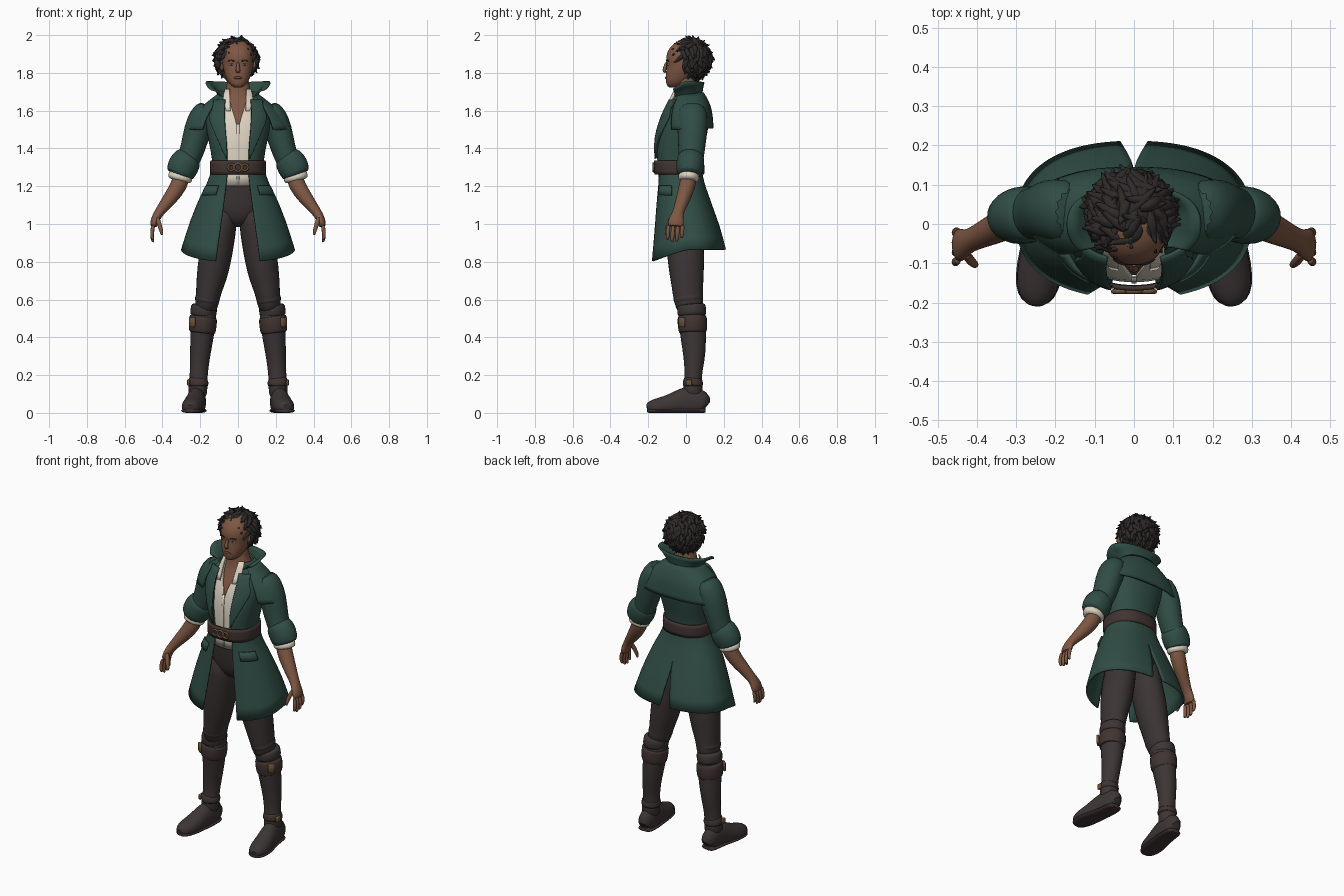
import bpy, bmesh, math, random
from mathutils import Vector, Matrix
random.seed(4)


def material(name, r, g, b):
    m = bpy.data.materials.new(name)
    m.diffuse_color = (r, g, b, 1)
    return m


COAT = material("coat green", .030, .075, .060)
TROUSER = material("trouser charcoal", .044, .034, .034)
BOOT = material("boot leather", .046, .036, .035)
BELT = material("belt leather", .052, .034, .031)
SKIN = material("skin", .21, .095, .056)
LIP = material("lips", .15, .055, .038)
SHIRT = material("shirt cream", .74, .66, .55)
HAIR = material("hair black", .028, .023, .023)
BRASS = material("brass", .15, .085, .040)


def finish(name, bm, mat, mirror=False, sub=0, thick=0):
    me = bpy.data.meshes.new(name)
    bm.to_mesh(me)
    bm.free()
    me.materials.append(mat)
    me.shade_smooth()
    me.set_sharp_from_angle(angle=math.radians(50))
    ob = bpy.data.objects.new(name, me)
    bpy.context.collection.objects.link(ob)
    if mirror:
        ob.modifiers.new("mirror", 'MIRROR').merge_threshold = .002
    if sub:
        s = ob.modifiers.new("smooth", 'SUBSURF')
        s.levels = s.render_levels = sub
        s.boundary_smooth = 'PRESERVE_CORNERS'
    if thick:
        s = ob.modifiers.new("thickness", 'SOLIDIFY')
        s.thickness, s.offset = thick, -1
    return ob


def shell(name, rows, mat, patch=False, thick=0, p=.85, n=18, sub=1):
    """Mirrored half wrap; rows bottom up: z, rx, y front, y back, x start, x end, back lift."""
    bm, grid = bmesh.new(), []
    for row in rows:
        z, rx, yf, yb, x0, x1, lift = (list(row) + [0, 0, 0])[:7]
        angle = lambda x: math.asin(min(1, x / rx) ** (1 / p))
        t0, t1 = angle(x0), angle(x1) if patch else math.pi - angle(x1)
        ring = []
        for i in range(n + 1):
            t = t0 + (t1 - t0) * i / n
            c = math.cos(t)
            x = rx * max(0, math.sin(t)) ** p
            y = (yf + yb) / 2 - math.copysign(abs(c) ** p, c) * (yb - yf) / 2
            ring.append(bm.verts.new((x, y, z + lift * min(1, 1 - c))))
        grid.append(ring)
    for a, b in zip(grid, grid[1:]):
        for i in range(n):
            bm.faces.new((a[i], a[i + 1], b[i + 1], b[i]))
    return finish(name, bm, mat, True, sub, thick)


def tube(name, paths, mat, mirror=True, n=14, sub=1):
    """Elliptical tubes through points x, y, z, half width, half depth."""
    bm = bmesh.new()
    for pts in paths:
        cs = [Vector(q[:3]) for q in pts]
        d = (cs[-1] - cs[0]).normalized()
        ref = Vector((0, 0, 1)) if abs(d.y) > .8 else Vector((0, 1, 0))
        rings = []
        for k, q in enumerate(pts):
            t = (cs[min(k + 1, len(cs) - 1)] - cs[max(k - 1, 0)]).normalized()
            u = ref.cross(t).normalized()
            v = t.cross(u)
            ring = []
            for i in range(n):
                a = math.tau * i / n
                co = cs[k] + u * math.cos(a) * q[3] + v * math.sin(a) * q[4]
                co.z = max(co.z, 0)
                ring.append(bm.verts.new(co))
            rings.append(ring)
        for a, b in zip(rings, rings[1:]):
            for i in range(n):
                j = (i + 1) % n
                bm.faces.new((a[i], a[j], b[j], b[i]))
        bm.faces.new(rings[0][::-1])
        bm.faces.new(rings[-1])
    bmesh.ops.recalc_face_normals(bm, faces=bm.faces[:])
    return finish(name, bm, mat, mirror, sub)


def lump(name, loc, size, mat, mirror=True, box=False, turn=0):
    bm = bmesh.new()
    m = Matrix.Translation(loc) @ Matrix.Rotation(turn, 4, 'Z') @ Matrix.Diagonal((*size, 1))
    if box:
        bmesh.ops.create_cube(bm, size=2, matrix=m)
        bmesh.ops.bevel(bm, geom=bm.edges[:], offset=.003, segments=1, affect='EDGES')
    else:
        bmesh.ops.create_icosphere(bm, subdivisions=3, radius=1, matrix=m)
    return finish(name, bm, mat, mirror)


# Head, neck and chest
shell("head", [(1.722, .012, -.085, -.04), (1.727, .03, -.098, -.02), (1.745, .05, -.106, .0),
               (1.78, .067, -.108, .04), (1.82, .078, -.104, .07), (1.845, .082, -.101, .085),
               (1.87, .084, -.107, .09), (1.91, .084, -.102, .095), (1.95, .068, -.075, .08),
               (1.972, .03, -.03, .04), (1.976, .004, 0, .01)], SKIN, p=.88)
shell("neck_and_chest", [(1.46, .14, -.13, .1), (1.54, .145, -.118, .1), (1.6, .14, -.092, .1),
                         (1.66, .10, -.06, .08), (1.70, .062, -.048, .055), (1.79, .053, -.045, .05)], SKIN)
tube("nose", [[(0, -.102, 1.86, .007, .006), (0, -.110, 1.835, .009, .009),
               (0, -.117, 1.812, .014, .012), (0, -.108, 1.80, .012, .006)]], SKIN, False, 10)
lump("ear", (.085, 0, 1.84), (.012, .02, .03), SKIN)
lump("eye", (.034, -.093, 1.845), (.014, .007, .006), SHIRT)
lump("iris", (.034, -.0975, 1.845), (.006, .004, .006), HAIR)
tube("eyebrow", [[(.015, -.104, 1.862, .004, .004), (.036, -.101, 1.868, .005, .004),
                  (.056, -.088, 1.862, .003, .003)]], HAIR, True, 6)
lump("lips", (0, -.104, 1.774), (.024, .008, .007), LIP, False)

# Hair: a cap under swept curly locks
lump("hair_cap", (-.004, .036, 1.885), (.1, .097, .095), HAIR, False)
locks, centre, count = [], Vector((-.009, .026, 1.872)), 210
for i in range(count):
    h = 1 - 2 * (i + .5) / count
    a = i * 2.39996
    out = Vector((math.cos(a) * math.sqrt(1 - h * h), math.sin(a) * math.sqrt(1 - h * h), h))
    p = centre + Vector((out.x * .105, out.y * .099, out.z * .102))
    if (p.y < -.015 and p.z < 1.905) or p.z < 1.785 or (p.y < .02 and p.z < 1.81):
        continue
    sweep = Vector((-.8, -.2, -.25)) if p.y < -.03 else Vector((0, .1, -1))
    sweep += Vector([random.uniform(-.7, .7) for _ in range(3)])
    d = (sweep - out * sweep.dot(out)).normalized()
    L, w = random.uniform(.045, .075), random.uniform(.013, .019)
    locks.append([(*(p - d * L * .4 - out * .01), .006, .006), (*(p + out * .003), w, w),
                  (*(p + d * L * .4 + out * .002), w * .9, w * .9),
                  (*(p + d * L * .75 - out * .002), w * .55, w * .55),
                  (*(p + d * L + out * .010), .003, .003)])
tube("hair_locks", locks, HAIR, False, 7)

# Shirt
shell("shirt", [(1.20, .12, -.14, .08, 0, .075), (1.30, .127, -.145, .08, 0, .085),
                (1.42, .147, -.152, .09, 0, .1), (1.53, .163, -.136, .11, .002, .1),
                (1.60, .162, -.108, .11, .03, .1), (1.66, .128, -.075, .1, .045, .085),
                (1.70, .08, -.055, .07, .05, .07)], SHIRT, True, .006, n=8)
shell("shirt_collar", [(1.60, .15, -.122, .1, .04, .062), (1.655, .125, -.095, .1, .043, .085),
                       (1.715, .08, -.068, .07, .045, .07)], SHIRT, True, .006, n=5)
shell("shirt_placket", [(1.21, .12, -.145, .08, 0, .007), (1.30, .127, -.149, .08, 0, .007),
                        (1.42, .147, -.156, .09, 0, .007), (1.53, .163, -.14, .11, 0, .007)],
      SHIRT, True, .004, n=2)

# Coat body, open at the front
shell("coat_body", [(1.27, .135, -.152, .082, .055), (1.34, .136, -.16, .082, .057),
                    (1.42, .152, -.163, .1, .065), (1.52, .172, -.147, .122, .075),
                    (1.60, .178, -.115, .126, .078), (1.66, .145, -.082, .11, .072),
                    (1.705, .085, -.06, .08, .065)], COAT, thick=.01)
shell("coat_skirt", [(.80, .302, -.19, .212, .118, .035, .066), (.95, .262, -.175, .178, .097, .014, .045),
                     (1.04, .235, -.167, .15, .085, .001, .025), (1.15, .196, -.158, .118, .07, 0, .01),
                     (1.22, .160, -.15, .095, .062), (1.30, .137, -.148, .082, .055)],
      COAT, thick=.01, n=24)
shell("lapel", [(1.345, .146, -.172, .09, .057, .062), (1.42, .163, -.178, .1, .06, .098),
                (1.50, .178, -.166, .12, .068, .132), (1.575, .19, -.138, .126, .072, .165),
                (1.60, .188, -.127, .126, .073, .135), (1.66, .155, -.097, .11, .068, .13)],
      COAT, True, .01, n=6)
shell("coat_collar", [(1.655, .09, -.08, .085, .06), (1.69, .12, -.085, .088, .095, 0, .02),
                      (1.68, .172, -.10, .098, .14, 0, .07)], COAT, thick=.01)
shell("shoulder_cape", [(1.495, .272, -.105, .146, .19, 0, .012), (1.55, .252, -.105, .144, .175),
                        (1.605, .215, -.10, .138, .15), (1.65, .16, -.085, .122, .12),
                        (1.695, .1, -.06, .095, .08)], COAT, thick=.012)
shell("pocket_flap", [(1.155, .205, -.168, .125, .12, .195), (1.205, .18, -.162, .108, .105, .172)],
      COAT, True, .01, n=6)

# Sleeves, rolled cuffs and bare forearms
tube("sleeve", [[(.15, .03, 1.63, .055, .07), (.185, .033, 1.575, .075, .085), (.215, .035, 1.5, .075, .082),
                 (.238, .03, 1.4, .067, .073), (.27, .025, 1.32, .062, .066), (.29, .02, 1.27, .055, .06)]], COAT)
tube("sleeve_cuff", [[(.25, .027, 1.365, .06, .064), (.262, .025, 1.35, .078, .075), (.29, .022, 1.31, .087, .077),
                      (.309, .016, 1.262, .078, .068), (.312, .016, 1.255, .06, .055)]], COAT)
tube("shirt_cuff", [[(.297, .018, 1.28, .066, .058), (.308, .013, 1.24, .068, .058),
                     (.312, .012, 1.225, .06, .052)]], SHIRT)
tube("forearm", [[(.285, .02, 1.29, .045, .045), (.312, .008, 1.2, .047, .045), (.36, -.015, 1.135, .039, .039),
                  (.403, -.035, 1.08, .029, .031), (.425, -.045, 1.05, .025, .031),
                  (.44, -.053, 1.02, .024, .043), (.45, -.055, .98, .019, .047)]], SKIN)
fingers = []
for i, length in enumerate((.075, .088, .084, .066)):
    y = -.092 + .025 * i
    fingers.append([(.447, y, 1.0, .012, .012), (.456, y - .004, .99 - length * .45, .011, .012),
                    (.455, y - .006, .99 - length * .8, .01, .011), (.448, y - .006, .99 - length, .006, .007)])
fingers.append([(.43, -.075, 1.04, .014, .014), (.415, -.095, .995, .013, .013),
                (.405, -.104, .96, .011, .011), (.402, -.105, .94, .006, .006)])
tube("fingers", fingers, SKIN, n=8)

# Belt with a three-ring buckle
shell("belt", [(1.262, .148, -.168, .097), (1.30, .150, -.171, .099), (1.337, .147, -.17, .095)], BELT, thick=.012)
for x, r in ((-.036, .017), (0, .021), (.036, .017)):
    bpy.ops.mesh.primitive_torus_add(location=(x, -.172, 1.3), rotation=(math.pi / 2, 0, 0), major_radius=r,
                                     minor_radius=.006, major_segments=20, minor_segments=8)
    ring = bpy.context.object
    ring.name = "buckle_ring"
    ring.data.materials.append(BRASS)
    ring.data.shade_smooth()

# Trousers
shell("trouser_hips", [(.985, .02, -.05, .05), (1.01, .09, -.09, .09), (1.06, .14, -.11, .1),
                       (1.13, .148, -.12, .1), (1.25, .125, -.125, .075)], TROUSER)
tube("trouser_leg", [[(.072, -.02, 1.12, .072, .09), (.084, -.012, 1.0, .081, .103), (.106, -.005, .9, .088, .102),
                      (.125, 0, .8, .09, .1), (.141, .005, .71, .081, .09), (.15, .008, .67, .074, .086),
                      (.157, .01, .63, .068, .083), (.163, .015, .59, .064, .078), (.175, .025, .53, .06, .072)]], TROUSER)
tube("knee_fold", [[(.158, .01, .635, .06, .075), (.162, .012, .605, .07, .084), (.167, .016, .57, .064, .076)]], TROUSER)

# Boots
tube("boot_shaft", [[(.176, .027, .56, .066, .075), (.183, .033, .50, .07, .076), (.188, .036, .43, .065, .071),
                     (.195, .042, .36, .06, .066), (.203, .044, .28, .053, .057), (.208, .038, .2, .048, .045),
                     (.212, .036, .14, .052, .052), (.214, .035, .07, .052, .06)]], BOOT)
tube("boot_top", [[(.178, .027, .575, .064, .074), (.179, .028, .565, .072, .079),
                   (.184, .032, .525, .073, .079), (.186, .033, .505, .066, .074)]], BOOT)
tube("knee_strap", [[(.183, .033, .515, .07, .076), (.185, .033, .505, .078, .082), (.188, .035, .45, .076, .08),
                     (.189, .036, .425, .071, .075), (.19, .036, .42, .06, .065)]], BELT)
tube("ankle_strap", [[(.209, .038, .185, .046, .046), (.21, .037, .178, .055, .053),
                      (.212, .036, .145, .058, .057), (.212, .036, .138, .048, .05)]], BELT)
lump("knee_buckle", (.243, -.022, .48), (.02, .007, .026), BRASS, box=True, turn=.75)
lump("ankle_buckle", (.262, .015, .16), (.007, .016, .016), BRASS, box=True)
foot = [(.105, .214, .03, .07), (.092, .215, .046, .12), (.03, .217, .051, .15), (-.03, .225, .053, .13),
        (-.08, .235, .058, .10), (-.14, .244, .059, .082), (-.185, .25, .047, .068), (-.207, .253, .022, .045)]
tube("boot_foot", [[(x, y, h * .4, w, h * .6) for y, x, w, h in foot]], BOOT)
tube("boot_sole", [[(x, y, .012, w + .003, .016) for y, x, w, h in foot]], BELT)
